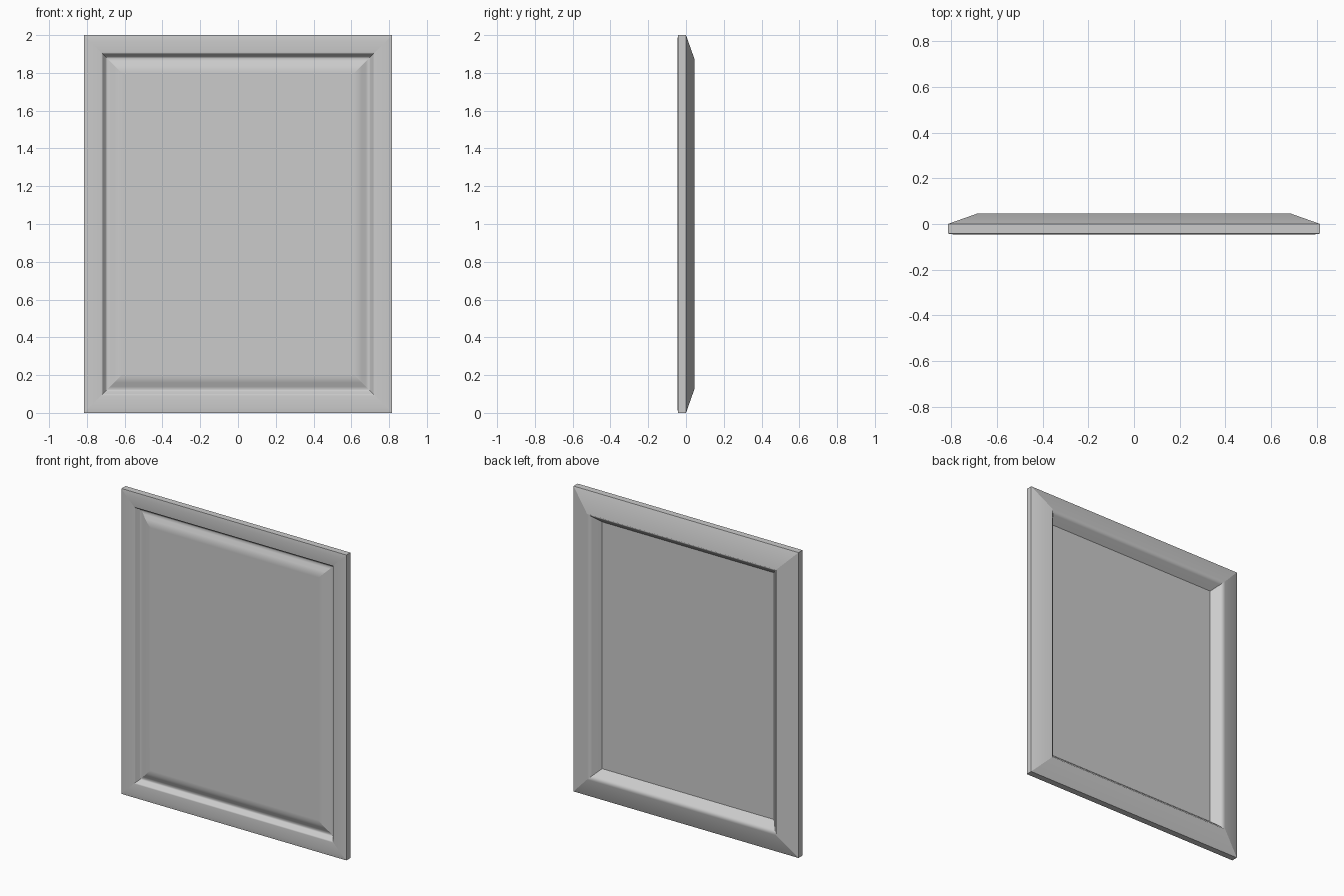
import bpy
import bmesh

HALF_WIDTH, HALF_HEIGHT = 0.815, 1.0

# Cross-section from the front field, around the rim, to the back field:
# (inset from the outer edge, y, crease at this loop)
PROFILE = [
    (0.205, -0.036, False),
    (0.180, -0.034, False),
    (0.160, -0.027, False),
    (0.138, -0.016, False),
    (0.124, -0.012, False),
    (0.114, -0.016, False),
    (0.100, -0.040, False),
    (0.092, -0.045, False),
    (0.030, -0.046, False),
    (0.000, -0.042, True),
    (0.000, 0.000, True),
    (0.130, 0.046, False),
    (0.152, 0.025, False),
    (0.192, -0.022, True),
]

default_cube = bpy.data.objects.get("Cube")
if default_cube:
    bpy.data.objects.remove(default_cube, do_unlink=True)


def flat_material(name, value):
    mat = bpy.data.materials.new(name)
    mat.use_nodes = True
    colour = (value, value, value, 1)
    mat.diffuse_color = colour
    mat.node_tree.nodes["Principled BSDF"].inputs["Base Color"].default_value = colour
    return mat


def rectangle_loop(bm, inset, y):
    w, h = HALF_WIDTH - inset, HALF_HEIGHT - inset
    corners = [(-w, -h), (w, -h), (w, h), (-w, h)]
    return [bm.verts.new((x, y, z + HALF_HEIGHT)) for x, z in corners]


bm = bmesh.new()
loops = [rectangle_loop(bm, inset, y) for inset, y, crease in PROFILE]

# Moulded frame: bridge neighbouring loops, with creased mitres at the corners
for a, b in zip(loops, loops[1:]):
    for i in range(4):
        j = (i + 1) % 4
        bm.faces.new((a[i], a[j], b[j], b[i]))
    for va, vb in zip(a, b):
        bm.edges.get((va, vb)).smooth = False

# Flat front and back fields
bm.faces.new(loops[0])
bm.faces.new(loops[-1])

for loop, (inset, y, crease) in zip(loops, PROFILE):
    for i in range(4):
        bm.edges.get((loop[i], loop[(i + 1) % 4])).smooth = not crease

for face in bm.faces:
    face.smooth = True
bmesh.ops.recalc_face_normals(bm, faces=bm.faces)

mesh = bpy.data.meshes.new("moulded_panel")
bm.to_mesh(mesh)
bm.free()
mesh.materials.append(flat_material("plain grey", 0.6))
panel = bpy.data.objects.new("moulded_panel", mesh)
bpy.context.collection.objects.link(panel)

# Keep shading on the broad flat faces even
weighted = panel.modifiers.new("even_shading", "WEIGHTED_NORMAL")
weighted.keep_sharp = True
weighted.weight = 50
